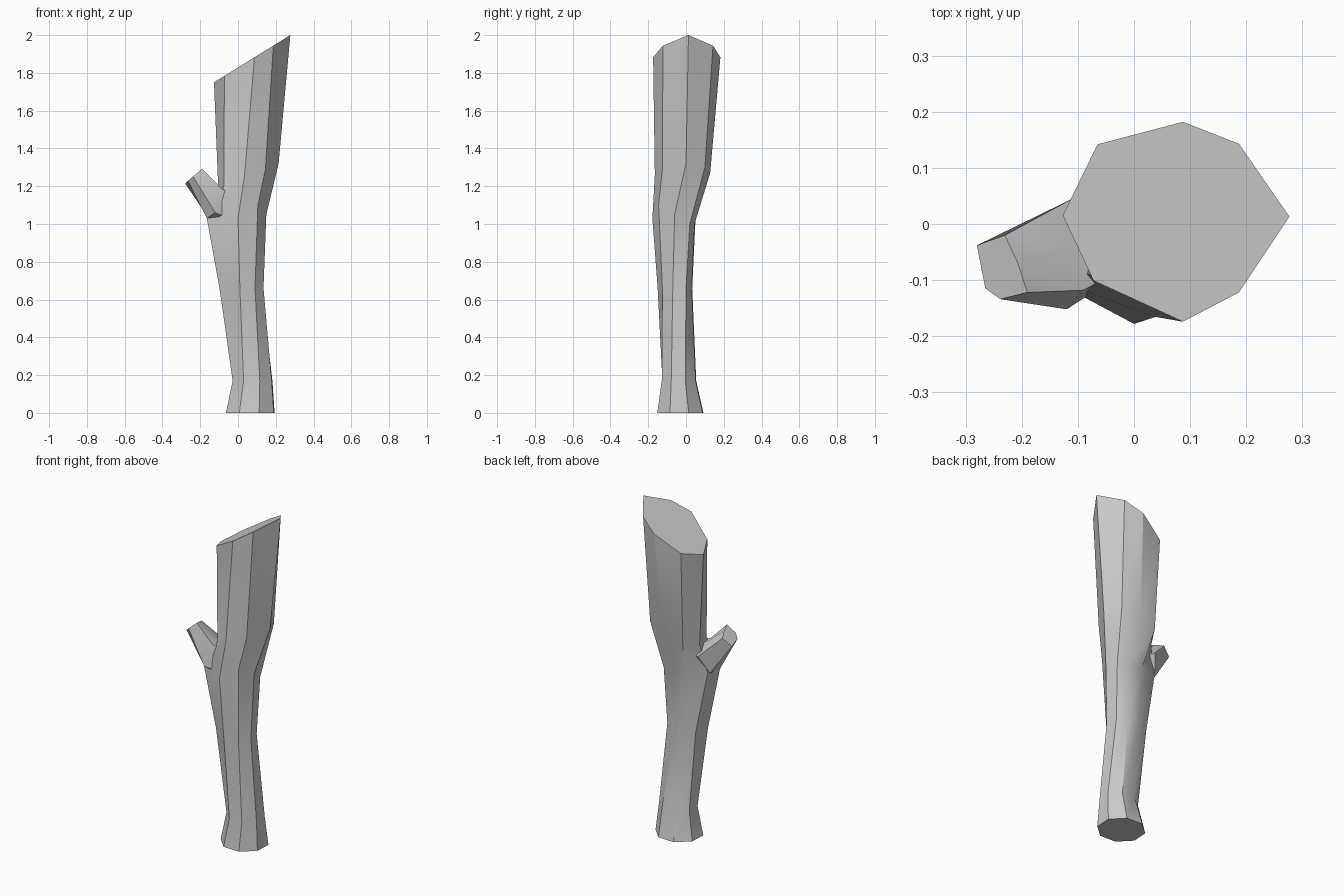
import bpy, bmesh
from math import sin, cos, radians

if "Cube" in bpy.data.objects:
    bpy.data.objects.remove(bpy.data.objects["Cube"])


def octagon(cx, cy, rx, ry, z, turn=-25):
    a = [radians(turn + 45 * i) for i in range(8)]
    return [(cx + rx * cos(t), cy + ry * sin(t), z) for t in a]


def loft(name, rings):
    """Skin a stack of equal-sided rings and cap both ends."""
    bm = bmesh.new()
    loops = [[bm.verts.new(p) for p in r] for r in rings]
    n = len(loops[0])
    for a, b in zip(loops, loops[1:]):
        for i in range(n):
            j = (i + 1) % n
            bm.faces.new((a[i], a[j], b[j], b[i]))
    bm.faces.new(loops[0][::-1])
    bm.faces.new(loops[-1])
    bmesh.ops.recalc_face_normals(bm, faces=bm.faces)
    mesh = bpy.data.meshes.new(name)
    bm.to_mesh(mesh)
    bm.free()
    ob = bpy.data.objects.new(name, mesh)
    bpy.context.collection.objects.link(ob)
    bpy.ops.object.select_all(action='DESELECT')
    bpy.context.view_layer.objects.active = ob
    ob.select_set(True)
    bpy.ops.object.shade_smooth_by_angle(angle=radians(30))
    return ob


# Trunk: flared foot, bent middle, thick slanted top
waist = [(.135, -.07), (.125, 0), (.07, .03), (-.005, .033),
         (-.075, .015), (-.098, -.07), (.01, -.15), (.09, -.125)]
fork = [(.15, -.06, 1.05), (.135, .02, 1.0), (.075, .045, 1.0), (-.02, .05, 1.02),
        (-.145, 0, 1.03), (-.165, -.09, 1.03), (0, -.178, 1.03), (.105, -.145, 1.1)]
shoulder = [(.215, 0, 1.32), (.17, .1, 1.3), (.06, .128, 1.27), (-.055, .11, 1.24),
            (-.105, .02, 1.2), (-.075, -.09, 1.2), (.035, -.165, 1.26), (.145, -.125, 1.29)]
cut = [(.277, .013), (.187, .143), (.087, .182), (-.065, .142),
       (-.127, .015), (-.072, -.101), (.087, -.174), (.187, -.122)]
loft("trunk", [
    octagon(.065, -.03, .137, .13, 0),
    octagon(.077, -.037, .112, .097, .17),
    [(x, y, .66) for x, y in waist],
    fork,
    shoulder,
    [(x, y, 1.75 + (x + .127) * .619) for x, y in cut],
])

# Branch stub: six sides, rooted inside the trunk
root = [(-.155, -.01, 1.03), (-.165, -.09, 1.03), (-.12, -.152, 1.06),
        (-.09, -.118, 1.19), (-.115, -.045, 1.2), (-.11, .045, 1.14)]
tip = [(-.28, -.038), (-.265, -.115), (-.238, -.134),
       (-.19, -.122), (-.207, -.07), (-.23, -.02)]
loft("branch_stub", [
    [(x * .4, -.06 + (y + .06) * .5, z - .03) for x, y, z in root],
    root,
    [(x, y, 1.215 + (x + .28) * .87) for x, y in tip],
])
